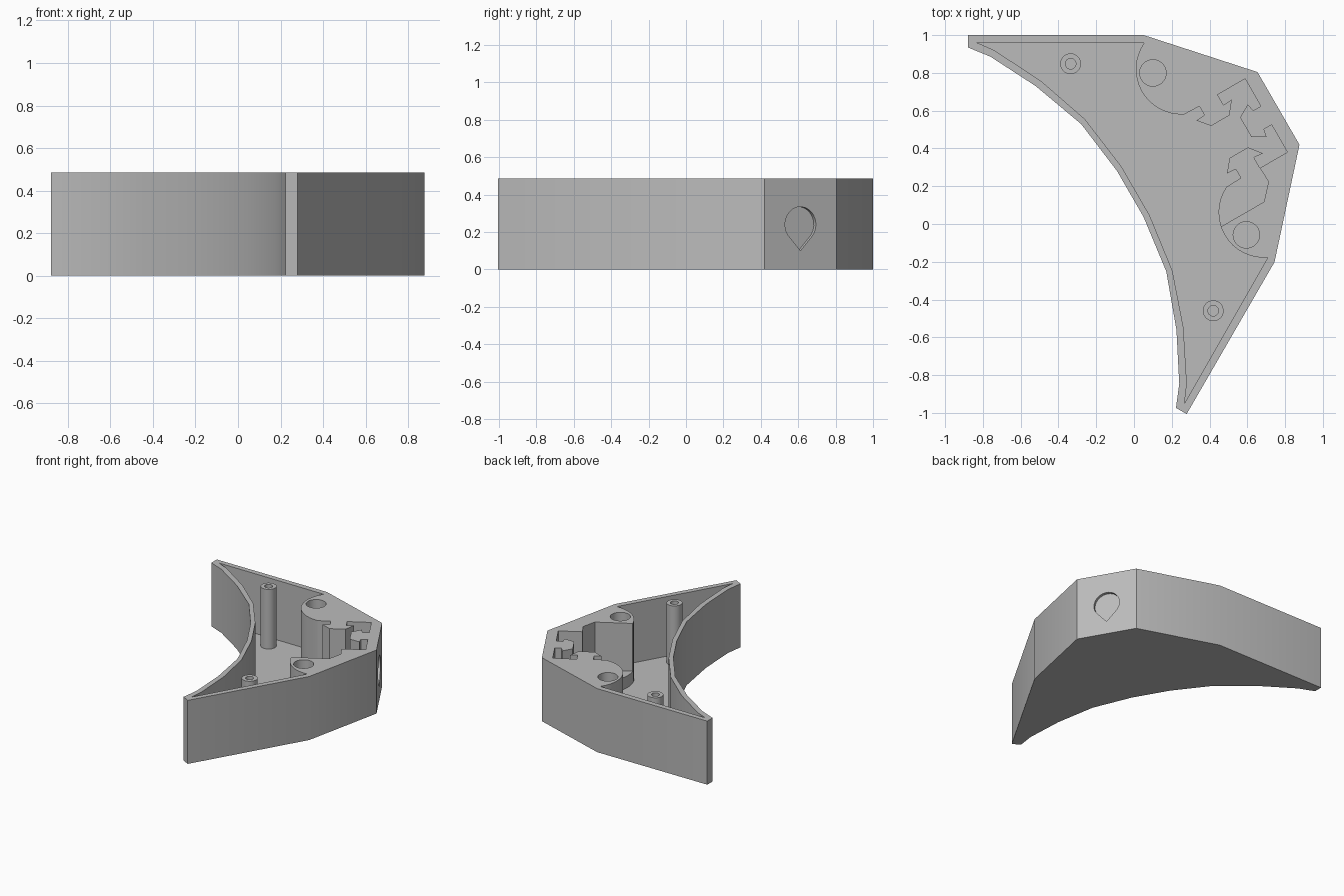
import bpy, bmesh, math
from mathutils import Matrix

if "Cube" in bpy.data.objects:
    bpy.data.objects.remove(bpy.data.objects["Cube"])

HEIGHT, FLOOR, LEDGE = 0.485, 0.03, 0.12

# Local frame: x runs along the mirror axis, its origin lies on the short end face
FRAME = Matrix.Translation((0.765, 0.612, 0)) @ Matrix.Rotation(math.radians(30), 4, 'Z')
# Turns a flat profile to face along local x
SIDEWAYS = Matrix(((0, 0, 1, 0), (1, 0, 0, 0), (0, 1, 0, 0), (0, 0, 0, 1)))

grey = bpy.data.materials.new("plain_grey")
grey.use_nodes = True
grey.diffuse_color = (0.5, 0.5, 0.5, 1)
grey.node_tree.nodes["Principled BSDF"].inputs["Base Color"].default_value = (0.5, 0.5, 0.5, 1)


def prism(name, points, z0, z1, matrix=FRAME):
    bm = bmesh.new()
    face = bm.faces.new([bm.verts.new((x, y, z0)) for x, y in points])
    top = bmesh.ops.extrude_face_region(bm, geom=[face])["geom"]
    bmesh.ops.translate(bm, vec=(0, 0, z1 - z0),
                        verts=[v for v in top if isinstance(v, bmesh.types.BMVert)])
    bmesh.ops.recalc_face_normals(bm, faces=bm.faces)
    bm.transform(matrix)
    mesh = bpy.data.meshes.new(name)
    bm.to_mesh(mesh)
    bm.free()
    mesh.materials.append(grey)
    obj = bpy.data.objects.new(name, mesh)
    bpy.context.scene.collection.objects.link(obj)
    return obj


def arc(cx, cy, r, start, end, n):
    angles = [math.radians(start + (end - start) * i / n) for i in range(n + 1)]
    return [(cx + r * math.cos(t), cy + r * math.sin(t)) for t in angles]


def circle(cx, cy, r, n=32):
    return arc(cx, cy, r, 0, 360, n)[:-1]


def mirrored(half):
    return half + [(x, -y) for x, y in reversed(half)]


def cut(obj, cutters):
    for cutter in cutters:
        cutter.hide_render = True
        mod = obj.modifiers.new("cut", 'BOOLEAN')
        mod.operation = 'DIFFERENCE'
        mod.solver = 'EXACT'
        mod.object = cutter
    bpy.context.view_layer.update()
    graph = bpy.context.evaluated_depsgraph_get()
    mesh = bpy.data.meshes.new_from_object(obj.evaluated_get(graph))
    obj.modifiers.clear()
    obj.data = mesh
    for cutter in cutters:
        bpy.data.objects.remove(cutter)


# Crescent body
outline = mirrored([(0, 0.222), (-0.425, 0.694), (-1.23, 1.158), (-1.263, 1.102),
                    (-1.184, 1.0), (-1.054, 0.745), (-0.946, 0.45), (-0.906, 0.14)])
body = prism("crescent_housing", outline, 0, HEIGHT)

# Cavity edge: dovetail key, side pocket, latch lip, round boss, thin outer walls
key_and_pocket = [(-0.2, 0.06), (-0.13, 0.1), (-0.122, 0.057), (-0.075, 0.057),
                  (-0.075, 0.224), (-0.243, 0.224)]
latch_lip = [(-0.243, 0.16), (-0.19, 0.165), (-0.243, 0.098), (-0.355, 0.098),
             (-0.409, 0.162), (-0.357, 0.166), (-0.357, 0.219)]
boss_edge = arc(-0.342, 0.438, 0.24, 244, 115, 16)
thin_wall = [(-1.211, 1.103), (-1.149, 1.019), (-1.015, 0.751),
             (-0.916, 0.463), (-0.874, 0.15)]
cavity = prism("cavity_cutter", mirrored(key_and_pocket + latch_lip + boss_edge + thin_wall),
               FLOOR, HEIGHT + 0.1)

# Lowered ledge on one side of the slot
ledge = prism("ledge_cutter",
              [(-0.243, -0.05), (-0.243, -0.09), (-0.18, -0.13), (-0.18, -0.21),
               (-0.243, -0.224), (-0.24, -0.31), (-0.314, -0.39), (-0.62, -0.39),
               (-0.62, -0.05)], LEDGE, HEIGHT + 0.1)

# Blind round holes in the bosses
holes = [prism("boss_hole_cutter", circle(-0.482, s * 0.495, 0.07), FLOOR, HEIGHT + 0.1)
         for s in (1, -1)]

# Shallow teardrop recess in the short end face
teardrop = prism("teardrop_cutter", arc(0, 0.24, 0.095, -42, 222, 28) + [(0, 0.1)],
                 -0.022, 0.05, FRAME @ SIDEWAYS)

cut(body, [cavity, ledge, teardrop] + holes)

# Screw posts standing on the floor
for side, s in (("left", -1), ("right", 1)):
    post = prism(side + "_screw_post", circle(-0.835, s * 0.755, 0.055), FLOOR - 0.005, HEIGHT)
    bore = prism("bore_cutter", circle(-0.835, s * 0.755, 0.028), FLOOR + 0.02, HEIGHT + 0.1)
    cut(post, [bore])

# Smooth the round parts, keep the corners crisp
for obj in bpy.context.scene.objects:
    obj.select_set(obj.type == 'MESH' and obj.data.materials[:1] == [grey])
bpy.context.view_layer.objects.active = body
bpy.ops.object.shade_smooth_by_angle(angle=math.radians(20))
